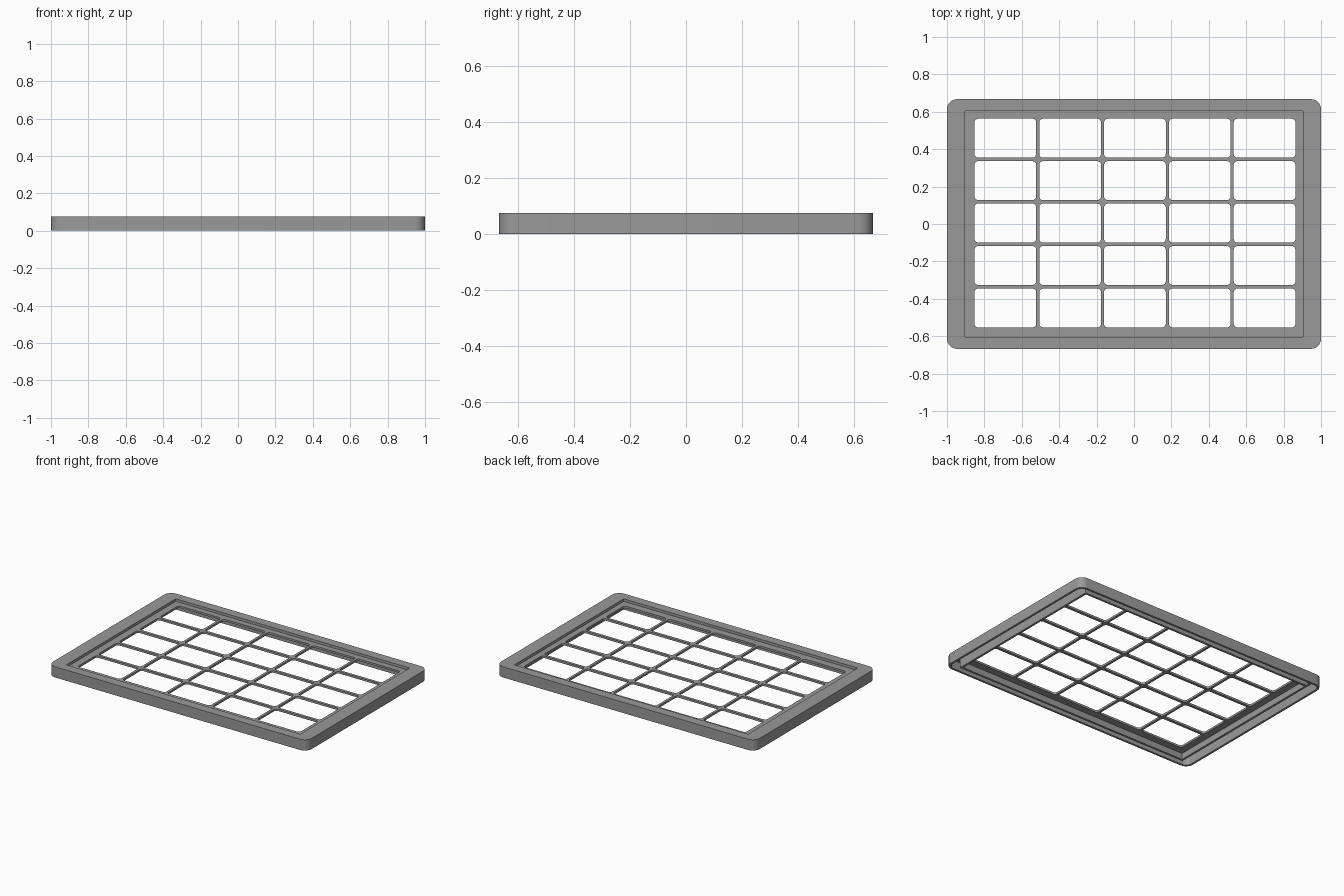
import bpy, bmesh, math

if "Cube" in bpy.data.objects:
    bpy.data.objects.remove(bpy.data.objects["Cube"])

HALF_X, HALF_Y = 1.0, 0.668          # outer size
TRAY_X, TRAY_Y = 0.904, 0.604        # sunken opening
HEIGHT, PLATE_Z = 0.075, 0.06        # rim top and its underside
WALL = 0.015
STEPS = 6

grey = bpy.data.materials.new("plain_grey")
grey.use_nodes = True
grey.diffuse_color = (0.32, 0.32, 0.32, 1)
grey.node_tree.nodes["Principled BSDF"].inputs["Base Color"].default_value = grey.diffuse_color


def rounded_rect(hx, hy, r, cx=0.0, cy=0.0):
    """Points of a rounded rectangle, anticlockwise."""
    pts = []
    for k, (sx, sy) in enumerate(((1, 1), (-1, 1), (-1, -1), (1, -1))):
        for i in range(STEPS + 1):
            a = math.pi / 2 * (k + i / STEPS)
            pts.append((cx + sx * (hx - r) + r * math.cos(a),
                        cy + sy * (hy - r) + r * math.sin(a)))
    return pts


def finish(obj):
    obj.data.materials.clear()
    obj.data.materials.append(grey)
    bpy.ops.object.select_all(action='DESELECT')
    obj.select_set(True)
    bpy.context.view_layer.objects.active = obj
    bpy.ops.object.shade_smooth_by_angle(angle=math.radians(30))


# Hollow rim: one closed section swept round the frame
outer = (HALF_X, HALF_Y, 0.055)
skirt = (HALF_X - WALL, HALF_Y - WALL, 0.04)
ring = (TRAY_X + WALL, TRAY_Y + WALL, 0.0)
tray = (TRAY_X, TRAY_Y, 0.0)
section = [(outer, HEIGHT), (outer, 0), (skirt, 0), (skirt, PLATE_Z),
           (ring, PLATE_Z), (ring, 0), (tray, 0), (tray, HEIGHT)]
bm = bmesh.new()
loops = [[bm.verts.new((x, y, z)) for x, y in rounded_rect(*shape)]
         for shape, z in section]
for k, a in enumerate(loops):
    b = loops[(k + 1) % len(loops)]
    for i in range(len(a)):
        j = (i + 1) % len(a)
        bm.faces.new((a[i], b[i], b[j], a[j]))
bmesh.ops.remove_doubles(bm, verts=bm.verts, dist=0.0001)
bmesh.ops.recalc_face_normals(bm, faces=bm.faces)
mesh = bpy.data.meshes.new("rim")
bm.to_mesh(mesh)
bm.free()
rim = bpy.data.objects.new("rim", mesh)
bpy.context.collection.objects.link(rim)
finish(rim)

# Sunken grid: flat outline with five by five rounded openings
GRID_TOP, GRID_BOTTOM = 0.057, 0.043
curve = bpy.data.curves.new("grid", 'CURVE')
curve.dimensions = '2D'
curve.fill_mode = 'BOTH'
curve.extrude = (GRID_TOP - GRID_BOTTOM) / 2


def add_outline(points):
    spline = curve.splines.new('POLY')
    spline.points.add(len(points) - 1)
    for p, (x, y) in zip(spline.points, points):
        p.co = (x, y, 0, 1)
    spline.use_cyclic_u = True


ex, ey = TRAY_X + 0.002, TRAY_Y + 0.002
add_outline([(ex, ey), (-ex, ey), (-ex, -ey), (ex, -ey)])
for col in range(-2, 3):
    for row in range(-2, 3):
        add_outline(rounded_rect(0.165, 0.104, 0.02,
                                 0.005 + col * 0.3465, 0.005 + row * 0.227))
grid = bpy.data.objects.new("grid", curve)
grid.location.z = (GRID_TOP + GRID_BOTTOM) / 2
bpy.context.collection.objects.link(grid)
bpy.ops.object.select_all(action='DESELECT')
grid.select_set(True)
bpy.context.view_layer.objects.active = grid
bpy.ops.object.convert(target='MESH')
grid = bpy.context.view_layer.objects.active
grid.name = "grid"

# Weld the caps to the sides so that shading stays clean
bm = bmesh.new()
bm.from_mesh(grid.data)
bmesh.ops.remove_doubles(bm, verts=bm.verts, dist=0.0001)
bmesh.ops.recalc_face_normals(bm, faces=bm.faces)
bm.to_mesh(grid.data)
bm.free()
finish(grid)
